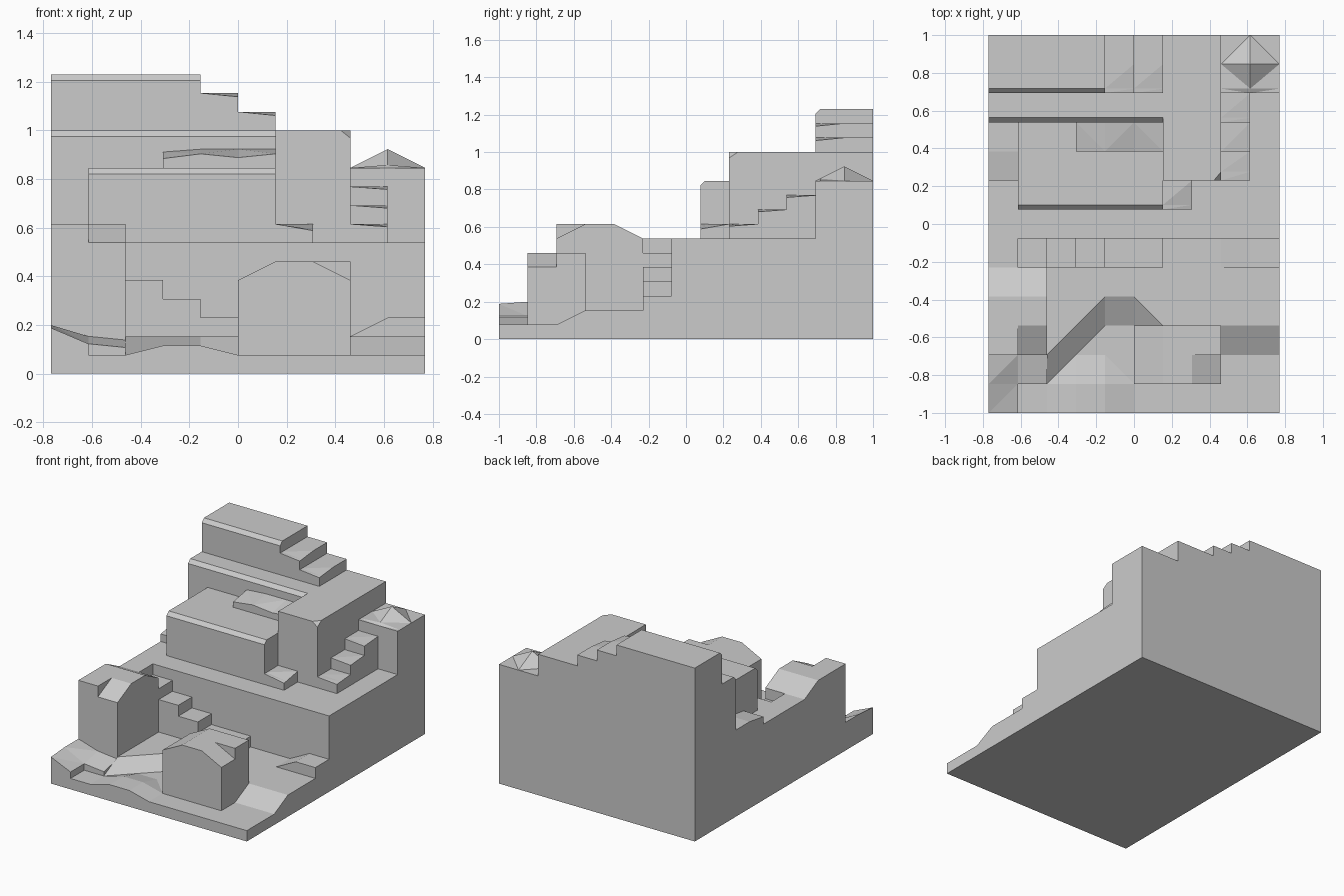
import bpy, bmesh

if "Cube" in bpy.data.objects:
    bpy.data.objects.remove(bpy.data.objects["Cube"])

# Stepped hillside on a 10 x 13 plan; parts are rectangles with four corner heights.
U, H = 2 / 13, 1 / 13
LIP, DROP = 0.16, 0.33
xs = sorted(list(range(11)) + [7.75])
ys = sorted(list(range(14)) + [7 + LIP, 8.3, 10 + LIP, 11 + LIP])
cells = {}


def part(name, x0, x1, y0, y1, *h):
    """Lay a part over the plan; heights run counter-clockwise from (x0, y0)."""
    a, b, c, d = h if len(h) == 4 else h * 4

    def height(x, y):
        u, v = (x - x0) / (x1 - x0), (y - y0) / (y1 - y0)
        return (a * (1 - u) + b * u) * (1 - v) + (d * (1 - u) + c * u) * v

    for i in range(len(xs) - 1):
        for j in range(len(ys) - 1):
            X, Y, X2, Y2 = xs[i], ys[j], xs[i + 1], ys[j + 1]
            if X >= x0 and X2 <= x1 and Y >= y0 and Y2 <= y1:
                cells[i, j] = (name, [(x, y, height(x, y)) for x, y in
                                      ((X, Y), (X2, Y), (X2, Y2), (X, Y2))])


def terrace(name, x0, x1, y0, y1, z):
    """Flat terrace with a bevelled front lip."""
    part(name, x0, x1, y0, y1, z)
    part(name, x0, x1, y0, y0 + LIP, z - DROP, z - DROP, z, z)


# Valley floor with a shallow stream bed
rows = [[1, 1, 1, 1.5, 1.5, 1, 1, 1, 1, 1, 1]] * 2 + [
    [2, 2, 2, 1, 1, 1, 1, 1, 1, 1, 1],
    [2, 2, 2, 2, 1, 1, 2, 2, 2, 2, 2]] + [[2] * 11] * 3
for y in range(6):
    for x in range(10):
        part("valley_floor", x, x + 1, y, y + 1, rows[y][x], rows[y][x + 1],
             rows[y + 1][x + 1], rows[y + 1][x])

# Raised bank at front left
part("front_bank", 0, 1, 0, 1, 2.45, 1.6, 1.6, 2.6)
part("front_bank", 0, 1, 1, 2, 2.6, 1.6, 2, 2.6)
part("front_bank", 1, 2, 1, 2, 1.6, 1.4, 1.8, 2)

# Plateau with the flight of steps leading up to it
part("plateau", 0, 10, 6, 11, 7)
part("plateau", 0, 1, 5, 6, 7)
for x0, x1, z in ((1, 2, 6), (2, 3, 5), (3, 4, 4), (4, 6, 3)):
    part("lower_steps", x0, x1, 5, 6, z)
part("right_ledge", 8, 9, 5, 6, 2, 3, 3, 2)
part("right_ledge", 9, 10, 5, 6, 3)

# Two outcrops on the valley floor
part("left_outcrop", 0, 2, 2, 4, 8)
part("left_outcrop", 1, 2, 2, 3, 7, 7, 8, 8)
part("left_outcrop", 0, 2, 4, 5, 8, 8, 7, 7)
part("right_outcrop", 5, 8, 1, 3, 6)
part("right_outcrop", 5, 6, 1, 3, 5, 6, 6, 5)
part("right_outcrop", 7, 8, 1, 2, 6, 5, 5, 6)

# Lower terrace with an uneven slab on it and a ledge beside it
terrace("lower_terrace", 1, 6, 7, 10, 11)
front, back = [11.5, 11.75, 11.55, 11.75], [11.85, 12, 12, 12]
for k in range(3):
    part("terrace_slab", 3 + k, 4 + k, 9, 10, front[k], front[k + 1], back[k + 1], back[k])
part("side_ledge", 0, 1, 9, 10, 8)
part("side_ledge", 0, 1, 8, 9, 7.7, 7.7, 8, 8)
part("terrace_step", 6, 7, 7, 8, 8, 7.65, 8, 8)

# Middle terrace and its buttress with one clipped corner
terrace("middle_terrace", 0, 6, 10, 11, 13)
part("buttress", 6, 8, 8, 13, 13)
part("buttress", 7.75, 8, 8, 8.3, 13, 12.6, 13, 13)

# Top terrace and the steps down from it
terrace("top_terrace", 0, 4, 11, 13, 16)
for x, z in ((4, 15), (5, 14)):
    part("upper_steps", x, x + 1, 11, 13, z)
    part("upper_steps", x, x + 1, 11, 12, z, z - 0.2, z, z)

# Corner block with pyramid peak, and the stairs in front of it
for x in (8, 9):
    for y in (11, 12):
        part("corner_peak", x, x + 1, y, y + 1,
             *[12 if p == (9, 12) else 11 for p in
               ((x, y), (x + 1, y), (x + 1, y + 1), (x, y + 1))])
for k in range(3):
    z = 8 + k
    part("right_stairs", 8, 9, 8 + k, 9 + k, z, z - 0.15, z, z)

# Build each part: its top faces and the walls down to lower neighbours
meshes = {}


def face(name, pts):
    bm = meshes.setdefault(name, bmesh.new()) if name not in meshes else meshes[name]
    pts = [p for k, p in enumerate(pts) if p != pts[k - 1]]
    if len(pts) > 2:
        bm.faces.new([bm.verts.new(((x - 5) * U, (y - 6.5) * U, z * H)) for x, y, z in pts])


for (i, j), (name, c) in cells.items():
    z = [p[2] for p in c]
    if abs(z[0] + z[2] - z[1] - z[3]) < 1e-6:
        face(name, c)
    else:
        s = 0 if abs(z[0] - z[2]) < abs(z[1] - z[3]) else 1
        face(name, [c[s], c[s + 1], c[s + 2]])
        face(name, [c[s], c[s + 2], c[(s + 3) % 4]])
    for k, (di, dj) in enumerate(((0, -1), (1, 0), (0, 1), (-1, 0))):
        p, q = c[k], c[(k + 1) % 4]
        other = cells.get((i + di, j + dj))
        zp, zq = (other[1][(k + 3) % 4][2], other[1][(k + 2) % 4][2]) if other else (0, 0)
        zp, zq = min(zp, p[2]), min(zq, q[2])
        if p[2] - zp > 1e-4 or q[2] - zq > 1e-4:
            face(name, [(p[0], p[1], zp), (q[0], q[1], zq), q, p])
face("underside", [(0, 0, 0), (0, 13, 0), (10, 13, 0), (10, 0, 0)])

for name, bm in meshes.items():
    bmesh.ops.remove_doubles(bm, verts=bm.verts, dist=1e-5)
    bmesh.ops.dissolve_limit(bm, angle_limit=0.001, verts=bm.verts, edges=bm.edges)
    me = bpy.data.meshes.new(name)
    bm.to_mesh(me)
    bm.free()
    bpy.context.collection.objects.link(bpy.data.objects.new(name, me))
